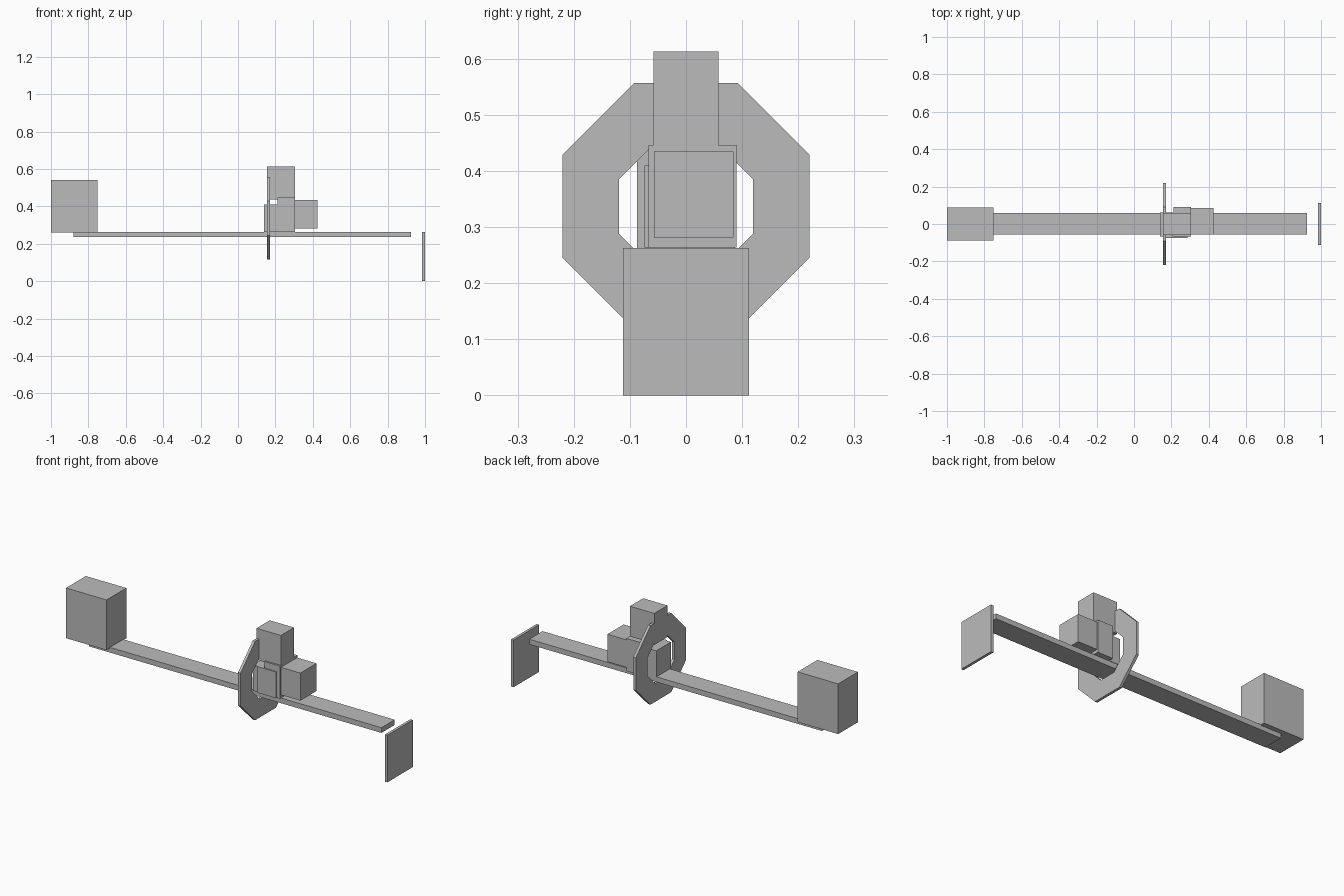
import bpy, bmesh

if "Cube" in bpy.data.objects:
    bpy.data.objects.remove(bpy.data.objects["Cube"])

grey = bpy.data.materials.new("plain_grey")
grey.diffuse_color = (0.5, 0.5, 0.5, 1)
grey.use_nodes = True
grey.node_tree.nodes["Principled BSDF"].inputs["Base Color"].default_value = grey.diffuse_color


def finish(name, bm):
    bmesh.ops.recalc_face_normals(bm, faces=bm.faces[:])
    mesh = bpy.data.meshes.new(name)
    bm.to_mesh(mesh)
    bm.free()
    mesh.materials.append(grey)
    obj = bpy.data.objects.new(name, mesh)
    bpy.context.collection.objects.link(obj)
    return obj


def box(name, x, y, z):
    bm = bmesh.new()
    bmesh.ops.create_cube(bm, size=1)
    for v in bm.verts:
        for i, (lo, hi) in enumerate((x, y, z)):
            v.co[i] = hi if v.co[i] > 0 else lo
    return finish(name, bm)


def octagon(half, corner, mid_z):
    """Eight (y, z) corners of an octagon with 45 degree chamfers."""
    a, b = half, corner
    return [(y, z + mid_z) for y, z in ((a, -b), (a, b), (b, a), (-b, a),
                                        (-a, b), (-a, -b), (-b, -a), (b, -a))]


# Long rail with the rear block and the end plate
box("rail", (-0.88, 0.925), (-0.057, 0.06), (0.235, 0.264))
box("rear_block", (-1, -0.75), (-0.087, 0.087), (0.26, 0.54))
box("end_plate", (0.985, 1), (-0.112, 0.112), (0, 0.263))

# Octagonal ring around the rail
bm = bmesh.new()
loops = []
for x in (0.155, 0.17):
    for half, corner in ((0.22, 0.092), (0.119, 0.049)):
        loops.append([bm.verts.new((x, y, z)) for y, z in octagon(half, corner, 0.337)])
for a, b in ((0, 1), (2, 3), (0, 2), (1, 3)):
    for i in range(8):
        j = (i + 1) % 8
        bm.faces.new((loops[a][i], loops[a][j], loops[b][j], loops[b][i]))
finish("octagon_ring", bm)

# Blocks clustered on the rail beside the ring
box("top_block", (0.155, 0.305), (-0.058, 0.058), (0.437, 0.613))
box("middle_block", (0.21, 0.305), (-0.067, 0.09), (0.264, 0.446))
box("front_block", (0.305, 0.425), (-0.057, 0.085), (0.281, 0.435))
box("ring_block", (0.14, 0.208), (-0.067, 0.062), (0.264, 0.41))

# Thin plate on the side of the blocks
box("side_plate", (0.17, 0.285), (-0.074, -0.067), (0.264, 0.41))
